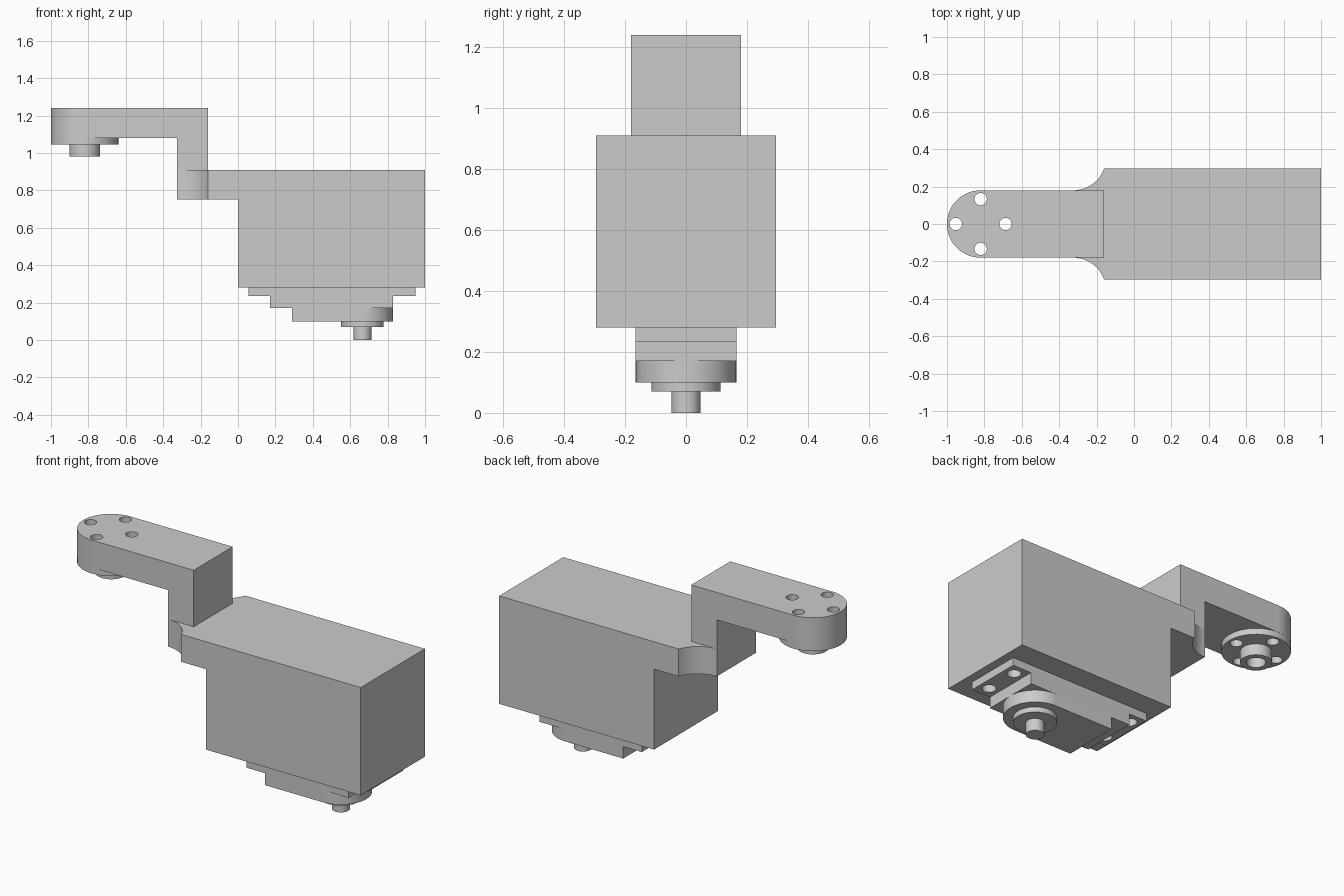
import bpy, bmesh, math

if "Cube" in bpy.data.objects:
    bpy.data.objects.remove(bpy.data.objects["Cube"], do_unlink=True)

grey = bpy.data.materials.new("plain_grey")
grey.use_nodes = True
colour = (0.6, 0.6, 0.6, 1)
grey.diffuse_color = colour
grey.node_tree.nodes["Principled BSDF"].inputs["Base Color"].default_value = colour


def add_prism(bm, outline, z0, z1):
    """Extrude a plan outline straight up from z0 to z1."""
    face = bm.faces.new([bm.verts.new((x, y, z0)) for x, y in outline])
    up = bmesh.ops.extrude_face_region(bm, geom=[face])["geom"]
    verts = [v for v in up if isinstance(v, bmesh.types.BMVert)]
    bmesh.ops.translate(bm, verts=verts, vec=(0, 0, z1 - z0))


def prism(name, outlines, z0, z1):
    bm = bmesh.new()
    for outline in outlines:
        add_prism(bm, outline, z0, z1)
    bmesh.ops.recalc_face_normals(bm, faces=bm.faces[:])
    mesh = bpy.data.meshes.new(name)
    bm.to_mesh(mesh)
    bm.free()
    mesh.materials.append(grey)
    ob = bpy.data.objects.new(name, mesh)
    bpy.context.collection.objects.link(ob)
    return ob


def arc(cx, cy, r, start=0, end=360, n=48):
    steps = [math.radians(start + (end - start) * i / n) for i in range(n + 1)]
    return [(cx + r * math.cos(a), cy + r * math.sin(a)) for a in steps]


def circle(cx, cy, r):
    return arc(cx, cy, r)[:-1]


def rect(x0, x1, half):
    return [(x0, -half), (x1, -half), (x1, half), (x0, half)]


def drill(ob, holes, z0, z1):
    """Cut round holes (x, y, radius) and drop the cutter."""
    cutter = prism("cutter", [circle(*h) for h in holes], z0, z1)
    cutter.hide_render = True
    mod = ob.modifiers.new("holes", "BOOLEAN")
    mod.operation, mod.solver, mod.object = "DIFFERENCE", "EXACT", cutter
    bpy.context.view_layer.objects.active = ob
    bpy.ops.object.modifier_apply(modifier=mod.name)
    bpy.data.objects.remove(cutter, do_unlink=True)


# Upper arm with its rounded end, round pad and hollow boss
px, pr = -0.82, 0.18
arm = prism("upper_arm", [arc(px, 0, pr, 90, 270) + [(-0.16, -pr), (-0.16, pr)]], 1.08, 1.24)
pad = prism("arm_pad", [circle(px, 0, pr)], 1.045, 1.08)
boss = prism("arm_boss", [circle(px, 0, 0.082)], 0.98, 1.045)
screw_holes = [(px + dx, dy, 0.033) for dx, dy in
               ((0.133, 0), (-0.133, 0), (0, 0.133), (0, -0.133))]
drill(arm, screw_holes, 0.9, 1.4)
drill(pad, screw_holes + [(px, 0, 0.05)], 0.9, 1.4)
drill(boss, [(px, 0, 0.05)], 0.9, 1.4)

# Post and flared neck joining the arm to the housing
post = prism("post", [rect(-0.325, -0.16, pr)], 0.91, 1.08)
half = 0.296
dx, dy = 0.165, half - pr
r = (dx * dx + dy * dy) / (2 * dy)
sweep = math.degrees(math.asin(dx / r))
flare = arc(-0.325, pr + r, r, -90, -90 + sweep, 16)
neck = prism("neck", [flare + [(x, -y) for x, y in reversed(flare)]], 0.75, 0.91)

# Housing with the overhanging ledge
prism("housing", [rect(0, 1, half)], 0.28, 0.91)
prism("housing_ledge", [rect(-0.16, 0, half)], 0.75, 0.91)

# Motor: mounting flange, stepped case with round nose, collar and shaft
sx, w = 0.665, 0.165
flange = prism("motor_flange", [rect(0.055, 0.95, w)], 0.235, 0.28)
drill(flange, [(x, y, 0.037) for x in (0.112, 0.89) for y in (-0.1, 0.1)], 0.2, 0.3)
prism("motor_case", [rect(0.17, 0.83, w)], 0.17, 0.235)
prism("motor_gearbox", [arc(sx, 0, w, -90, 90) + [(0.29, w), (0.29, -w)]], 0.10, 0.17)
prism("motor_collar", [circle(sx, 0, 0.114)], 0.07, 0.10)
prism("motor_shaft", [circle(sx, 0, 0.048)], 0, 0.07)

# Smooth the round walls, keep the edges sharp
for ob in bpy.context.scene.objects:
    ob.select_set(ob.type == "MESH")
bpy.context.view_layer.objects.active = arm
bpy.ops.object.shade_smooth_by_angle(angle=math.radians(30))
